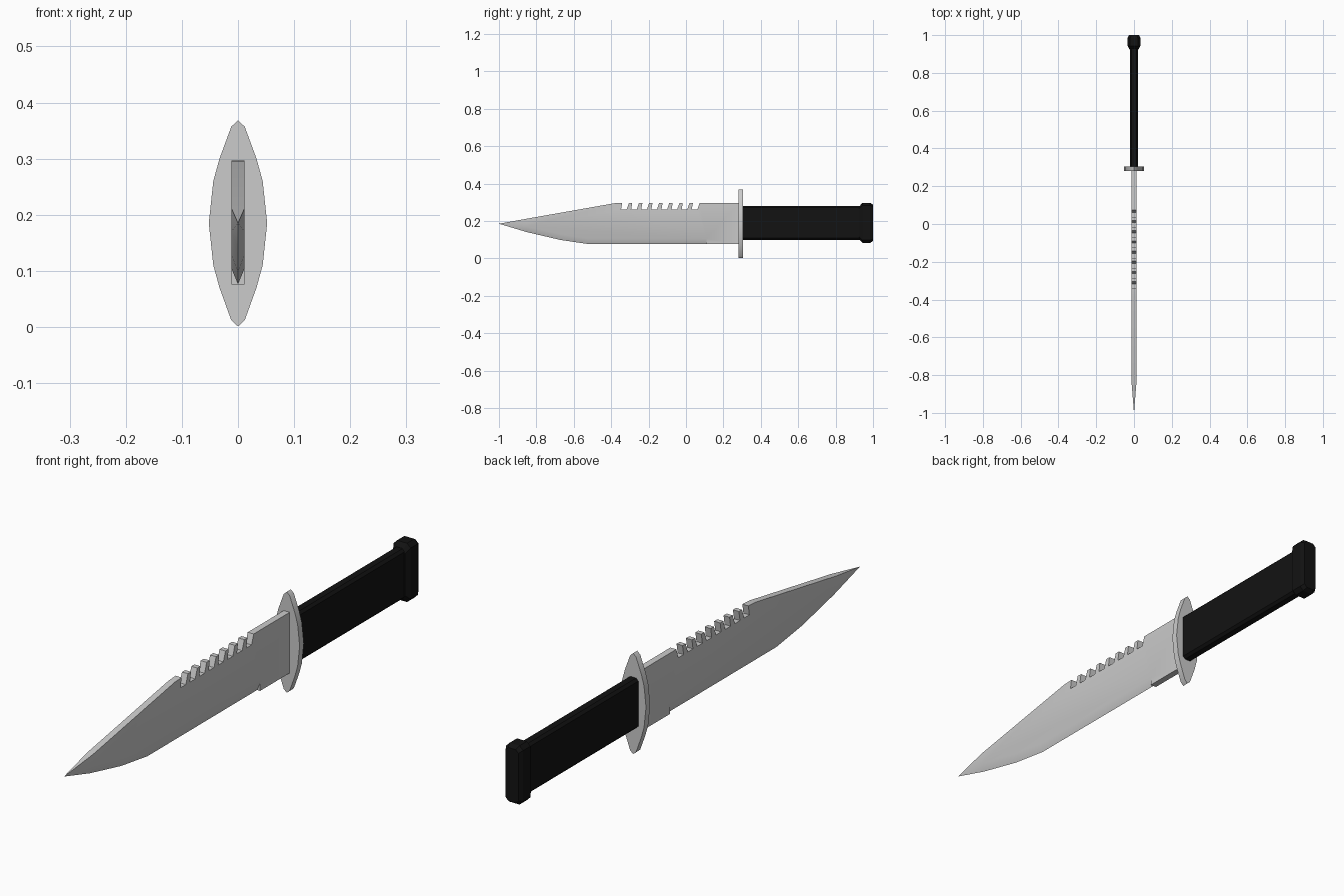
import bpy, bmesh

if "Cube" in bpy.data.objects:
    bpy.data.objects.remove(bpy.data.objects["Cube"])

W = 0.012  # half thickness of the blade


def finish(name, bm, color=None, smooth=None):
    bmesh.ops.remove_doubles(bm, verts=bm.verts, dist=1e-5)
    bmesh.ops.recalc_face_normals(bm, faces=bm.faces)
    me = bpy.data.meshes.new(name)
    bm.to_mesh(me)
    bm.free()
    ob = bpy.data.objects.new(name, me)
    bpy.context.collection.objects.link(ob)
    if color:
        mat = bpy.data.materials.new(name + "_colour")
        mat.diffuse_color = color
        mat.use_nodes = True
        mat.node_tree.nodes["Principled BSDF"].inputs["Base Color"].default_value = mat.diffuse_color
        me.materials.append(mat)
    if smooth:
        bpy.ops.object.select_all(action='DESELECT')
        bpy.context.view_layer.objects.active = ob
        ob.select_set(True)
        bpy.ops.object.shade_smooth_by_angle(angle=smooth)
    return ob


def loft(name, rings, **kw):
    """Skin a list of equal-length rings and cap both ends."""
    bm = bmesh.new()
    vs = [[bm.verts.new(p) for p in r] for r in rings]
    n = len(vs[0])
    for a, b in zip(vs, vs[1:]):
        for i in range(n):
            j = (i + 1) % n
            bm.faces.new((a[i], a[j], b[j], b[i]))
    bm.faces.new(vs[0])
    bm.faces.new(vs[-1])
    return finish(name, bm, **kw)


def octagon(y, hx, hz, c, zc=0.19):
    pts = [(hx, hz - c), (hx - c, hz), (c - hx, hz), (-hx, hz - c),
           (-hx, c - hz), (c - hx, -hz), (hx - c, -hz), (hx, c - hz)]
    return [(x, y, zc + z) for x, z in pts]


# Blade: spine with slanted saw notches, flat sides, bevelled cutting edge
spine = [(-0.85, 0.212), (-0.38, 0.295)]
for i in range(8):
    y = -0.347 + i * 0.054
    spine += [(y + 0.006, 0.297), (y, 0.262), (y + 0.03, 0.262), (y + 0.042, 0.297)]
spine += [(0.285, 0.297)]
heel = [(0.285, 0.076), (0.11, 0.076)]
bevel = [(0.11, 0.105), (-0.52, 0.105), (-0.67, 0.13), (-0.85, 0.17)]
edge = [(0.11, 0.076), (-0.52, 0.076), (-0.67, 0.098), (-0.85, 0.14)]
tip = (0, -1, 0.185)

bm = bmesh.new()


def face(*pts):
    bm.faces.new([bm.verts.new(p) for p in pts])


def at(x, p):
    return (x, p[0], p[1])


for s in (W, -W):
    face(*[at(s, p) for p in spine + heel + bevel])
    for i in range(3):
        face(at(s, bevel[i]), at(s, bevel[i + 1]), at(0, edge[i + 1]), at(0, edge[i]))
    face(at(s, bevel[3]), tip, at(0, edge[3]))
    face(at(s, spine[0]), tip, at(s, bevel[3]))
    face(at(s, heel[1]), at(s, bevel[0]), at(0, edge[0]))
border = spine + heel[:1]
for a, b in zip(border, border[1:]):
    face(at(W, a), at(W, b), at(-W, b), at(-W, a))
face(at(W, heel[0]), at(W, heel[1]), at(0, heel[1]), at(-W, heel[1]), at(-W, heel[0]))
face(at(W, spine[0]), at(-W, spine[0]), tip)
finish("blade", bm, smooth=0.5)

# Cross guard: pointed oval plate
half = [(0.012, 0.357), (0.033, 0.300), (0.044, 0.260), (0.052, 0.185),
        (0.044, 0.110), (0.033, 0.070), (0.012, 0.012)]
outline = [(0, 0.368)] + half + [(0, 0.001)] + [(-x, z) for x, z in reversed(half)]
loft("cross_guard", [[(x, y, z) for x, z in outline] for y in (0.28, 0.304)], smooth=0.5)

# Handle and flared pommel
black = (0.006, 0.006, 0.006, 1)
loft("handle", [octagon(y, 0.021, 0.091, 0.009) for y in (0.30, 0.94)], color=black)
loft("pommel", [octagon(0.925, 0.024, 0.086, 0.010), octagon(0.943, 0.034, 0.107, 0.014),
                octagon(0.985, 0.034, 0.107, 0.014), octagon(1.0, 0.026, 0.097, 0.011)],
     color=black)
